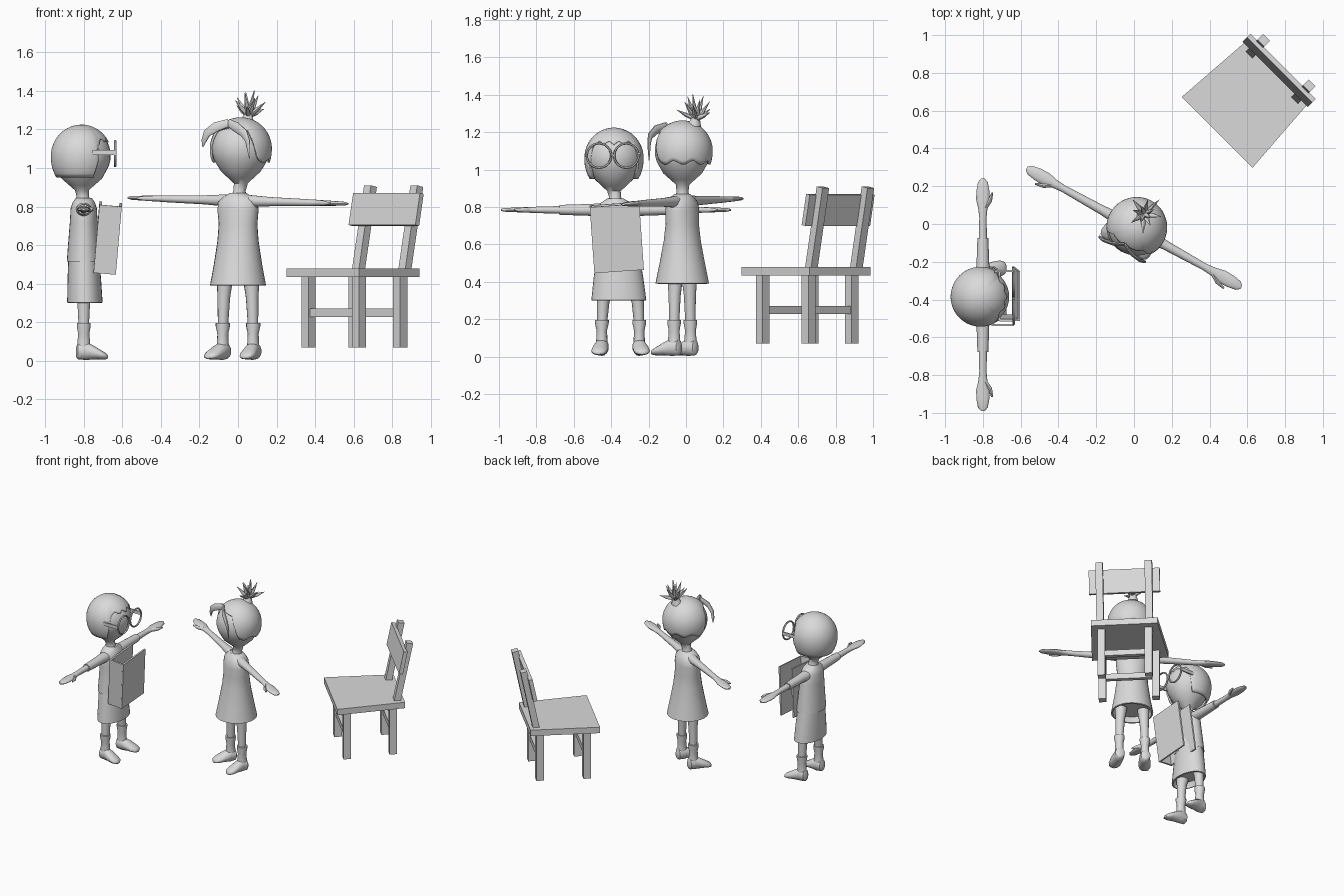
import bpy, bmesh, math, random
from mathutils import Matrix, Vector as V

if "Cube" in bpy.data.objects:
    bpy.data.objects.remove(bpy.data.objects["Cube"])

random.seed(4)
grey = bpy.data.materials.new("plain_grey")
grey.diffuse_color = (0.7, 0.7, 0.7, 1)
grey.use_nodes = True
grey.node_tree.nodes["Principled BSDF"].inputs["Base Color"].default_value = grey.diffuse_color
X, Y, Z = V((1, 0, 0)), V((0, 1, 0)), V((0, 0, 1))
frame = Matrix()          # placement of the figure being built


def finish(bm, name, smooth=True):
    bmesh.ops.recalc_face_normals(bm, faces=bm.faces)
    bm.transform(frame)
    me = bpy.data.meshes.new(name)
    bm.to_mesh(me)
    bm.free()
    me.materials.append(grey)
    if smooth:
        me.shade_smooth()
        me.set_sharp_from_angle(angle=0.8)
    ob = bpy.data.objects.new(name, me)
    bpy.context.collection.objects.link(ob)
    return ob


def loft(name, rings, axis=None, ref=X, n=20):
    """Skin elliptical rings (x, y, z, ra, rb); ra lies along ref."""
    bm = bmesh.new()
    pts = [V(r[:3]) for r in rings]
    loops = []
    for i, r in enumerate(rings):
        t = axis or (pts[min(i + 1, len(pts) - 1)] - pts[max(i - 1, 0)]).normalized()
        u = (ref - t * ref.dot(t)).normalized()
        w = t.cross(u)
        loops.append([bm.verts.new(pts[i] + u * r[3] * math.cos(a) + w * r[4] * math.sin(a))
                      for a in (2 * math.pi * k / n for k in range(n))])
    for a, b in zip(loops, loops[1:]):
        for k in range(n):
            bm.faces.new((a[k], a[(k + 1) % n], b[(k + 1) % n], b[k]))
    bm.faces.new(loops[0])
    bm.faces.new(loops[-1])
    return finish(bm, name)


def box(name, c, size, rx=0, ry=0, back_scale=1, base=Matrix()):
    bm = bmesh.new()
    bmesh.ops.create_cube(bm, size=1, matrix=Matrix.Diagonal((*size, 1)))
    for v in bm.verts:
        if v.co.y > 0:
            v.co.x *= back_scale
    bm.transform(base @ Matrix.Translation(c) @ Matrix.Rotation(ry, 4, 'Y') @ Matrix.Rotation(rx, 4, 'X'))
    return finish(bm, name, False)


def hair_cap(name, c, r, rz, edge, n=64, rows=14):
    """Shell from the crown down to the polar angle edge(azimuth from the front)."""
    bm = bmesh.new()
    top = bm.verts.new((c[0], c[1], c[2] + rz))
    cols = []
    for k in range(n):
        a = 2 * math.pi * k / n
        e = math.radians(edge(math.degrees(min(a, 2 * math.pi - a))))
        col = []
        for j in range(1, rows + 1):
            p = e * j / rows
            s = math.sin(p) if p < math.pi / 2 else 1 - 0.35 * (p - math.pi / 2) ** 2
            col.append(bm.verts.new((c[0] + r * s * math.sin(a), c[1] - r * s * math.cos(a), c[2] + rz * math.cos(p))))
        cols.append(col)
    for k in range(n):
        a, b = cols[k], cols[(k + 1) % n]
        bm.faces.new((top, a[0], b[0]))
        for j in range(rows - 1):
            bm.faces.new((a[j], a[j + 1], b[j + 1], b[j]))
    ob = finish(bm, name)
    m = ob.modifiers.new("thickness", 'SOLIDIFY')
    m.thickness = 0.012
    m.offset = -1


def head(name, x, y, zc, r, neck_z):
    rings = [(0, y * .3, neck_z, .045, .045), (x * .5, y * .5, neck_z + .045, .032, .032),
             (x, y, zc - .18, .036, .036), (x, y, zc - .155, .062, .065), (x, y, zc - .12, .1, .105)]
    rings += [(x, y, zc + r * math.sin(a), r * math.cos(a), r * math.cos(a))
              for a in (math.radians(d) for d in (-32, -20, -8, 5, 18, 32, 46, 60, 73, 84, 89))]
    loft(name, rings, Z, n=32)


def arms(tag, z0, tilt, length, sleeve):
    for s, side in ((-1, "right"), (1, "left")):
        def ring(t, ra, rb, y=0):
            x = s * length * t
            return (x, y, z0 + tilt * x, ra, rb)
        loft(f"{tag}_{side}_arm", [ring(.1, .035, .032), ring(.3, .025, .024), ring(.66, .019, .018),
             ring(.74, .024, .016), ring(.82, .036, .014), ring(.9, .034, .012),
             ring(.97, .026, .01), ring(1, .01, .005)], X * s, Y, 14)
        loft(f"{tag}_{side}_thumb", [ring(.75, .014, .012, -.012), ring(.81, .013, .011, -.038),
             ring(.88, .005, .005, -.05)], None, Z, 8)
        if sleeve:
            loft(f"{tag}_{side}_sleeve", [ring(.1, .042, .036), ring(.25, .034, .032), ring(.49, .029, .027)],
                 X * s, Y, 14)


def legs(tag, cx, top_x, foot_x, top_z):
    for s, side in ((-1, "right"), (1, "left")):
        xa, xf = cx + s * top_x, cx + s * foot_x
        loft(f"{tag}_{side}_leg", [(xa, 0, top_z, .042, .042), (xa * .5 + xf * .5, 0, (top_z + .16) / 2 + .04, .033, .033),
             (xf, 0, .15, .025, .026)], -Z, X, 14)
        loft(f"{tag}_{side}_boot_shaft", [(xf, 0, .195, .037, .037), (xf, 0, .18, .037, .037),
             (xf, 0, .14, .028, .03), (xf, 0, .09, .03, .034), (xf, 0, .04, .034, .036)], -Z, X, 14)
        loft(f"{tag}_{side}_boot_foot", [(xf, .04, .045, .018, .025), (xf, .03, .05, .033, .042),
             (xf, -.01, .052, .037, .048), (xf + s * .008, -.05, .043, .042, .036),
             (xf + s * .014, -.09, .031, .043, .024), (xf + s * .016, -.115, .024, .033, .016),
             (xf + s * .016, -.125, .02, .015, .008)], -Y, X, 16)


# ---- Girl with tuft, in the centre ----
frame = Matrix.Translation((0, -.02, 0)) @ Matrix.Rotation(math.radians(-29), 4, 'Z')
head("tuft_girl_head", .012, .009, 1.1, .15, .835)
loft("tuft_girl_dress", [(0, 0, .43, .12, .12), (0, 0, .39, .135, .13), (0, 0, .392, .146, .143),
     (0, 0, .5, .127, .12), (0, 0, .62, .11, .096), (0, 0, .71, .105, .084), (0, 0, .78, .113, .083),
     (0, 0, .825, .11, .075), (0, 0, .85, .08, .06), (0, 0, .87, .045, .042)], Z, n=28)
arms("tuft_girl", .83, -.024, .65, False)
legs("tuft_girl", 0, .078, .09, .42)


def short_edge(a):
    if a < 45:
        return 44 + a * .2
    return min(53 + (a - 45) * 3, 113 + 4 * math.cos(math.radians(a * 9)))


hair_cap("tuft_girl_hair", (.012, .009, 1.1), .161, .163, short_edge)
for name, s, zt in (("right_fringe", -1, 1.11), ("left_fringe", 1, 1.05)):
    loft("tuft_girl_" + name, [(0, -.1, 1.235, .008, .02), (s * .06, -.128, 1.213, .01, .026),
         (s * .11, -.135, 1.18, .01, .022), (s * .13, -.131, 1.14, .008, .014),
         (s * .139, -.126, zt, .002, .003)], None, Y, 10)
loft("hair_tuft_base", [(.01, .075, 1.23, .04, .04), (.01, .085, 1.265, .026, .026), (.012, .09, 1.285, .02, .02)], Z)
for i in range(12):
    a = i * 2.4
    out, up = .035 + .075 * (i / 11), .14 - .1 * (i / 11) + random.uniform(-.01, .01)
    d = V((math.cos(a), math.sin(a), 0)) * out
    b = V((.012, .09, 1.27))
    p, q = b + d * .5 + Z * up * .45, b + d + Z * up
    loft(f"tuft_spike_{i + 1}", [(*b, .013, .013), (*p, .013, .011), (*q, .001, .001)], None, V((.3, .9, .1)), 7)

# ---- Girl with glasses, on the left ----
frame = Matrix.Translation((-.8, -.375, 0)) @ Matrix.Rotation(math.radians(90), 4, 'Z')
head("glasses_girl_head", -.01, .01, 1.065, .15, .81)
loft("glasses_girl_tunic", [(.012, 0, .53, .1, .07), (.012, 0, .515, .126, .088), (.01, 0, .62, .115, .08),
     (.005, 0, .72, .106, .072), (0, 0, .79, .104, .068), (0, 0, .82, .085, .058), (-.002, 0, .845, .045, .042)], Z, n=28)
loft("glasses_girl_skirt", [(.016, -.006, .34, .12, .07), (.016, -.006, .3, .137, .083), (.016, -.006, .302, .147, .092),
     (.014, -.003, .42, .133, .087), (.012, 0, .54, .115, .08)], Z, n=28)
arms("glasses_girl", .785, 0, .615, True)
legs("glasses_girl", .025, .085, .1, .34)


def bob_edge(a):
    if a < 50:
        return 54 + 9 * abs((a / 25 % 1) * 2 - 1)
    return min(63 + (a - 50) * 6, 132)


hair_cap("bob_hair", (-.01, .012, 1.06), .159, .165, bob_edge)

# Spectacles: two rims, a bridge and two temples
for s, side in ((-1, "right"), (1, "left")):
    bm = bmesh.new()
    loops = []
    for k in range(32):
        a = 2 * math.pi * k / 32
        d = V((math.cos(a), 0, math.sin(a)))
        c = V((-.017 + s * .073, -.163, 1.075)) + d * .065
        loops.append([bm.verts.new(c + d * .006 * math.cos(b) + Y * .007 * math.sin(b))
                      for b in (math.pi * j / 3 for j in range(6))])
    for k in range(32):
        p, q = loops[k], loops[(k + 1) % 32]
        for j in range(6):
            bm.faces.new((p[j], p[(j + 1) % 6], q[(j + 1) % 6], q[j]))
    finish(bm, f"glasses_{side}_rim")
    box(f"glasses_{side}_temple", (-.017 + s * .143, -.105, 1.08), (.01, .12, .024))
box("glasses_bridge", (-.017, -.163, 1.08), (.02, .01, .012))

# Open book: two covers joined by a spine
tilt = (Matrix.Translation((.005, -.124, .637)) @ Matrix.Rotation(math.radians(-4), 4, 'Y')
        @ Matrix.Rotation(math.radians(5), 4, 'X'))
box("book_front_cover", (0, -.052, 0), (.265, .012, .355), base=tilt)
box("book_back_cover", (0, .052, 0), (.265, .012, .355), base=tilt)
box("book_spine", (-.127, 0, 0), (.012, .1, .355), base=tilt)

# ---- Chair ----
frame = Matrix.Translation((.595, .64, 0)) @ Matrix.Rotation(math.radians(-45), 4, 'Z')
box("seat", (0, .02, .457), (.53, .48, .045), back_scale=.87)
lean = math.radians(-11.5)
for s, side in ((-1, "right"), (1, "left")):
    box(f"front_{side}_leg", (s * .185, -.14, .255), (.052, .052, .37))
    box(f"back_{side}_leg", (s * .163, .185, .255), (.052, .052, .37))
    box(f"back_{side}_post", (s * .17, .255, .683), (.05, .045, .455), lean)
box("front_stretcher", (0, -.14, .249), (.33, .03, .042))
box("back_stretcher", (0, .185, .249), (.29, .03, .042))
box("backrest", (0, .245, .785), (.49, .028, .17), lean)
